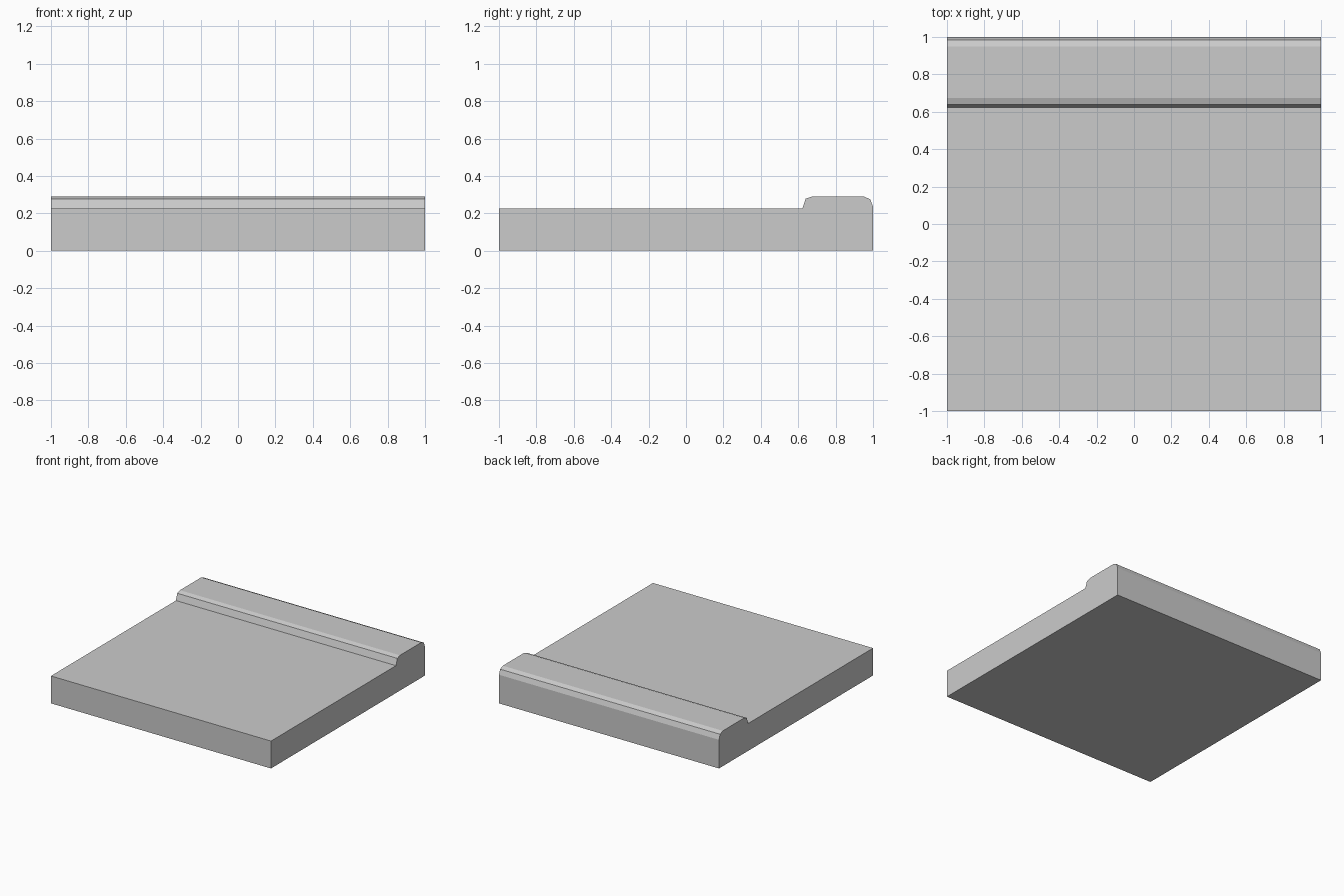
import bpy
import bmesh

cube = bpy.data.objects.get("Cube")
if cube:
    bpy.data.objects.remove(cube, do_unlink=True)

# Plain concrete colour
GREY = (0.6, 0.6, 0.6, 1)
concrete = bpy.data.materials.new("concrete_grey")
concrete.use_nodes = True
concrete.diffuse_color = GREY
concrete.node_tree.nodes["Principled BSDF"].inputs["Base Color"].default_value = GREY


def extrude_profile(name, profile, half_width):
    """Sweep a closed (y, z) outline along x."""
    bm = bmesh.new()
    face = bm.faces.new([bm.verts.new((-half_width, y, z)) for y, z in profile])
    swept = bmesh.ops.extrude_face_region(bm, geom=[face])["geom"]
    verts = [v for v in swept if isinstance(v, bmesh.types.BMVert)]
    bmesh.ops.translate(bm, verts=verts, vec=(2 * half_width, 0, 0))
    bmesh.ops.recalc_face_normals(bm, faces=bm.faces)
    mesh = bpy.data.meshes.new(name)
    bm.to_mesh(mesh)
    bm.free()
    mesh.materials.append(concrete)
    obj = bpy.data.objects.new(name, mesh)
    bpy.context.collection.objects.link(obj)
    return obj


# Flat slab with a raised kerb, bevelled on both edges, along the back
extrude_profile("slab_with_kerb", [
    (-1, 0), (1, 0),
    (1, 0.235), (0.985, 0.275), (0.95, 0.29),
    (0.675, 0.29), (0.64, 0.278), (0.622, 0.225),
    (-1, 0.225),
], 1)
